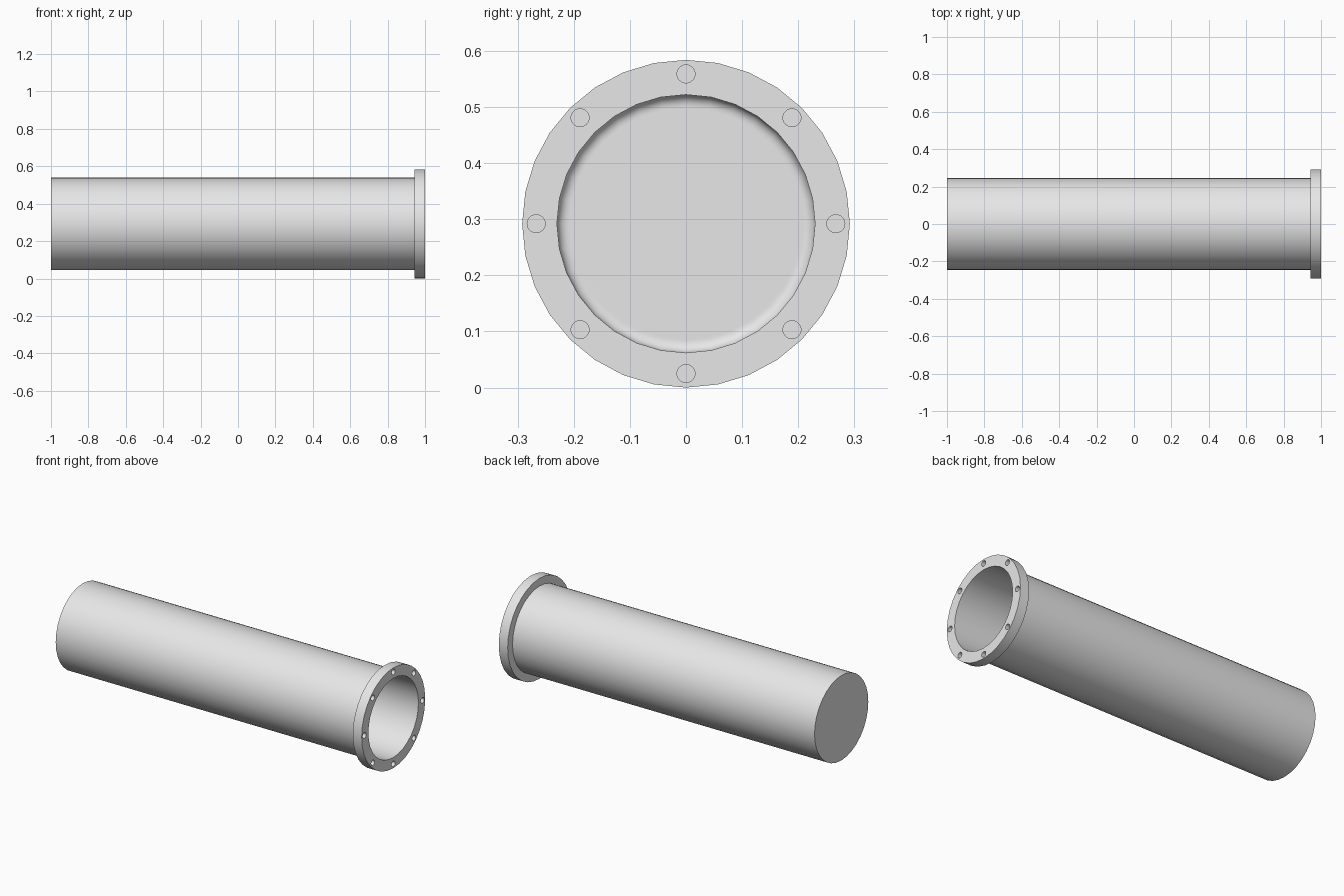
import bpy, bmesh, math
from mathutils import Matrix

cube = bpy.data.objects.get("Cube")
if cube:
    bpy.data.objects.remove(cube, do_unlink=True)

SEGMENTS = 32
CENTRE_Z = 0.292
TUBE_R, BORE_R, FLANGE_R = 0.247, 0.23, 0.292
FLANGE_BACK, FACE = 0.943, 1.0
FLOOR, FILLET = -0.975, 0.02
HOLE_R, HOLE_CIRCLE, HOLE_DEPTH = 0.016, 0.267, 0.03

grey = bpy.data.materials.new("plain grey")
grey.use_nodes = True
grey.diffuse_color = (0.8, 0.8, 0.8, 1)
grey.node_tree.nodes["Principled BSDF"].inputs["Base Color"].default_value = (0.8, 0.8, 0.8, 1)


def make_object(name, bm):
    bmesh.ops.recalc_face_normals(bm, faces=bm.faces)
    mesh = bpy.data.meshes.new(name)
    bm.to_mesh(mesh)
    bm.free()
    mesh.materials.append(grey)
    obj = bpy.data.objects.new(name, mesh)
    bpy.context.collection.objects.link(obj)
    return obj


def select(obj):
    bpy.ops.object.select_all(action='DESELECT')
    obj.select_set(True)
    bpy.context.view_layer.objects.active = obj


def lathe(name, profile, closed=False):
    """Revolve (x, radius) points about the long axis."""
    bm = bmesh.new()
    verts = [bm.verts.new((x, 0, CENTRE_Z + r)) for x, r in profile]
    edges = [bm.edges.new(pair) for pair in zip(verts, verts[1:])]
    if closed:
        edges.append(bm.edges.new((verts[-1], verts[0])))
    bmesh.ops.spin(bm, geom=verts + edges, cent=(0, 0, CENTRE_Z), axis=(1, 0, 0),
                   angle=math.tau, steps=SEGMENTS)
    bmesh.ops.remove_doubles(bm, verts=bm.verts, dist=0.0001)
    return make_object(name, bm)


# Barrel: closed at one end, hollow, with a rounded corner at the bore floor
corner = [(FLOOR + FILLET * (1 - math.sin(a)), BORE_R - FILLET * (1 - math.cos(a)))
          for a in [math.pi / 2 * i / 6 for i in range(7)]]
barrel = lathe("barrel",
               [(-1, 0), (-1, TUBE_R), (FLANGE_BACK, TUBE_R), (FLANGE_BACK, BORE_R),
                (FLOOR + 2 * FILLET, BORE_R)] + corner
               + [(FLOOR, BORE_R - 1.2 * FILLET), (FLOOR, 0)])

# Flange ring around the open end
flange = lathe("flange", [(FLANGE_BACK, BORE_R), (FLANGE_BACK, FLANGE_R),
                          (FACE, FLANGE_R), (FACE, BORE_R)], closed=True)

# Eight blind bolt holes in the flange face
bm = bmesh.new()
for i in range(8):
    a = math.tau * i / 8
    place = Matrix.Translation((FACE, HOLE_CIRCLE * math.cos(a),
                                CENTRE_Z + HOLE_CIRCLE * math.sin(a)))
    bmesh.ops.create_cone(bm, cap_ends=True, segments=SEGMENTS, radius1=HOLE_R,
                          radius2=HOLE_R, depth=2 * HOLE_DEPTH,
                          matrix=place @ Matrix.Rotation(math.pi / 2, 4, 'Y'))
cutter = make_object("bolt_hole_cutter", bm)
cutter.hide_render = True
holes = flange.modifiers.new("bolt holes", 'BOOLEAN')
holes.operation = 'DIFFERENCE'
holes.solver = 'EXACT'
holes.object = cutter
select(flange)
bpy.ops.object.modifier_apply(modifier=holes.name)
bpy.data.objects.remove(cutter, do_unlink=True)

for part in (barrel, flange):
    select(part)
    bpy.ops.object.shade_smooth_by_angle(angle=math.radians(30))
